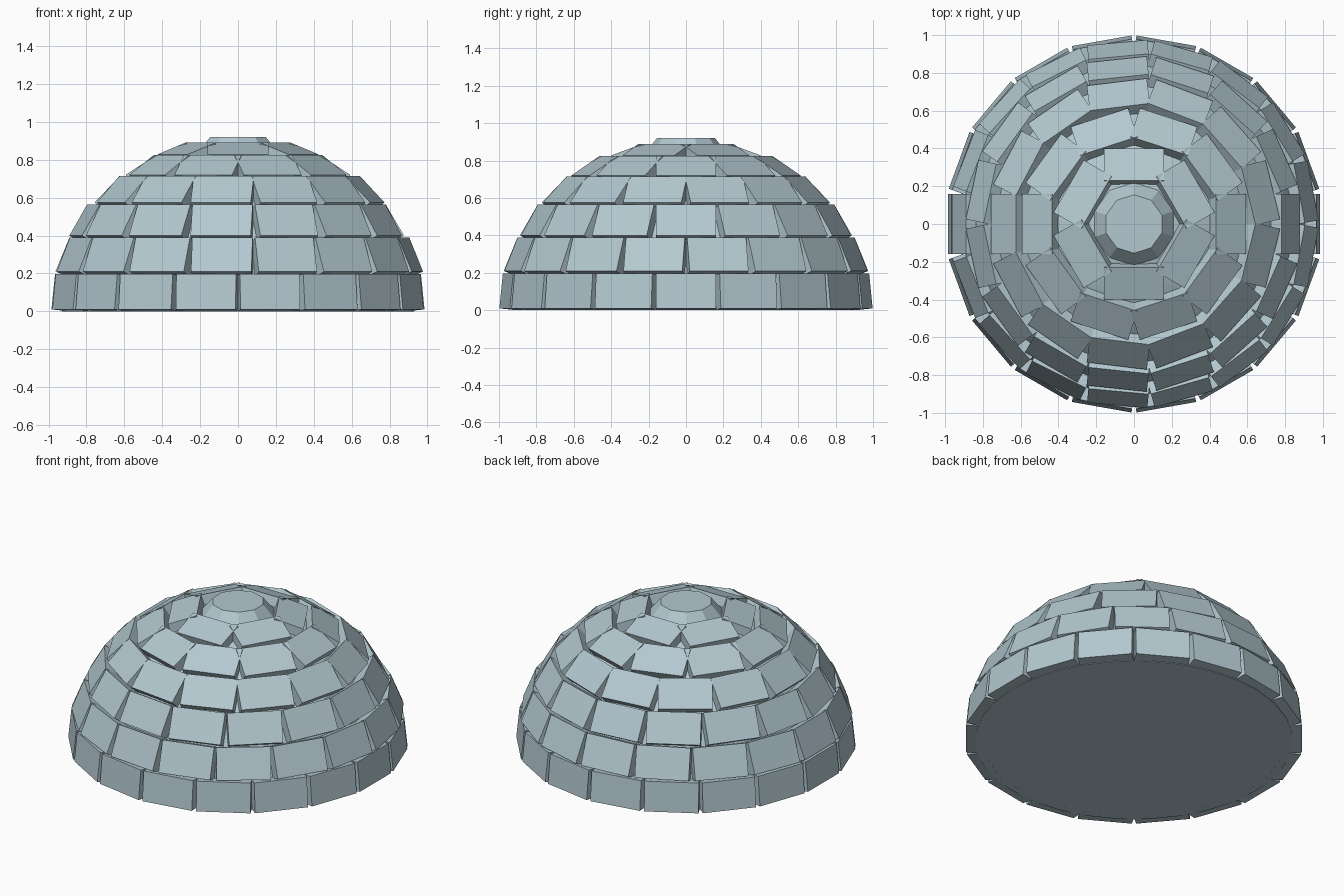
import bpy
import bmesh
import math
from mathutils import Matrix, Vector

cube = bpy.data.objects.get("Cube")
if cube:
    bpy.data.objects.remove(cube, do_unlink=True)

ice = bpy.data.materials.new("pale_blue_ice")
ice.use_nodes = True
colour = (0.45, 0.58, 0.63, 1)
ice.diffuse_color = colour
ice.node_tree.nodes["Principled BSDF"].inputs["Base Color"].default_value = colour

BLOCK_WIDTH = 0.32
BLOCK_DEPTH = 0.1


def finish(name, bm):
    mesh = bpy.data.meshes.new(name)
    bmesh.ops.recalc_face_normals(bm, faces=bm.faces)
    bm.to_mesh(mesh)
    bm.free()
    mesh.materials.append(ice)
    obj = bpy.data.objects.new(name, mesh)
    bpy.context.collection.objects.link(obj)
    return obj


def course(name, count, staggered, bottom, top):
    """Ring of tilted blocks; bottom and top are (radius, z) of the outer face."""
    bm = bmesh.new()
    low = Vector((bottom[0], 0, bottom[1]))
    high = Vector((top[0], 0, top[1]))
    up = (high - low).normalized()
    side = Vector((0, 1, 0))
    out = side.cross(up)
    centre = (low + high) / 2 - out * BLOCK_DEPTH / 2
    pose = Matrix((out, side, up)).transposed().to_4x4()
    size = Matrix.Diagonal((BLOCK_DEPTH, BLOCK_WIDTH, (high - low).length, 1))
    for i in range(count):
        angle = math.tau * (i + 0.5 * staggered) / count
        turn = Matrix.Rotation(angle, 4, "Z")
        bmesh.ops.create_cube(bm, size=1, matrix=turn @ Matrix.Translation(centre) @ pose @ size)
    return finish(name, bm)


# Six staggered courses of blocks, from the ground up
courses = [
    (18, (0.985, 0.01), (0.966, 0.197)),
    (17, (0.964, 0.21), (0.89, 0.39)),
    (15, (0.876, 0.40), (0.78, 0.565)),
    (13, (0.757, 0.575), (0.624, 0.714)),
    (10, (0.593, 0.72), (0.434, 0.825)),
    (6, (0.40, 0.828), (0.23, 0.89)),
]
for n, (count, bottom, top) in enumerate(courses):
    course(f"block_course_{n + 1}", count, n % 2, bottom, top)

# Solid inner dome behind the blocks, closed by a flat floor
bm = bmesh.new()
bmesh.ops.create_uvsphere(bm, u_segments=32, v_segments=16, radius=1,
                          matrix=Matrix.Diagonal((0.93, 0.93, 0.865, 1)))
cut = bmesh.ops.bisect_plane(bm, geom=bm.verts[:] + bm.edges[:] + bm.faces[:],
                             plane_co=(0, 0, 0), plane_no=(0, 0, 1), clear_inner=True)
rim = [e for e in bm.edges if e.is_boundary]
bmesh.ops.holes_fill(bm, edges=rim, sides=0)
dome = finish("inner_dome", bm)
bpy.ops.object.select_all(action="DESELECT")
dome.select_set(True)
bpy.context.view_layer.objects.active = dome
bpy.ops.object.shade_smooth_by_angle(angle=math.radians(30))

# Ten-sided capstone
bm = bmesh.new()
bmesh.ops.create_cone(bm, cap_ends=True, segments=10, radius1=0.22, radius2=0.155,
                      depth=0.08, matrix=Matrix.Translation((0, 0, 0.88))
                      @ Matrix.Rotation(math.radians(90 + 18), 4, "Z"))
finish("capstone", bm)
